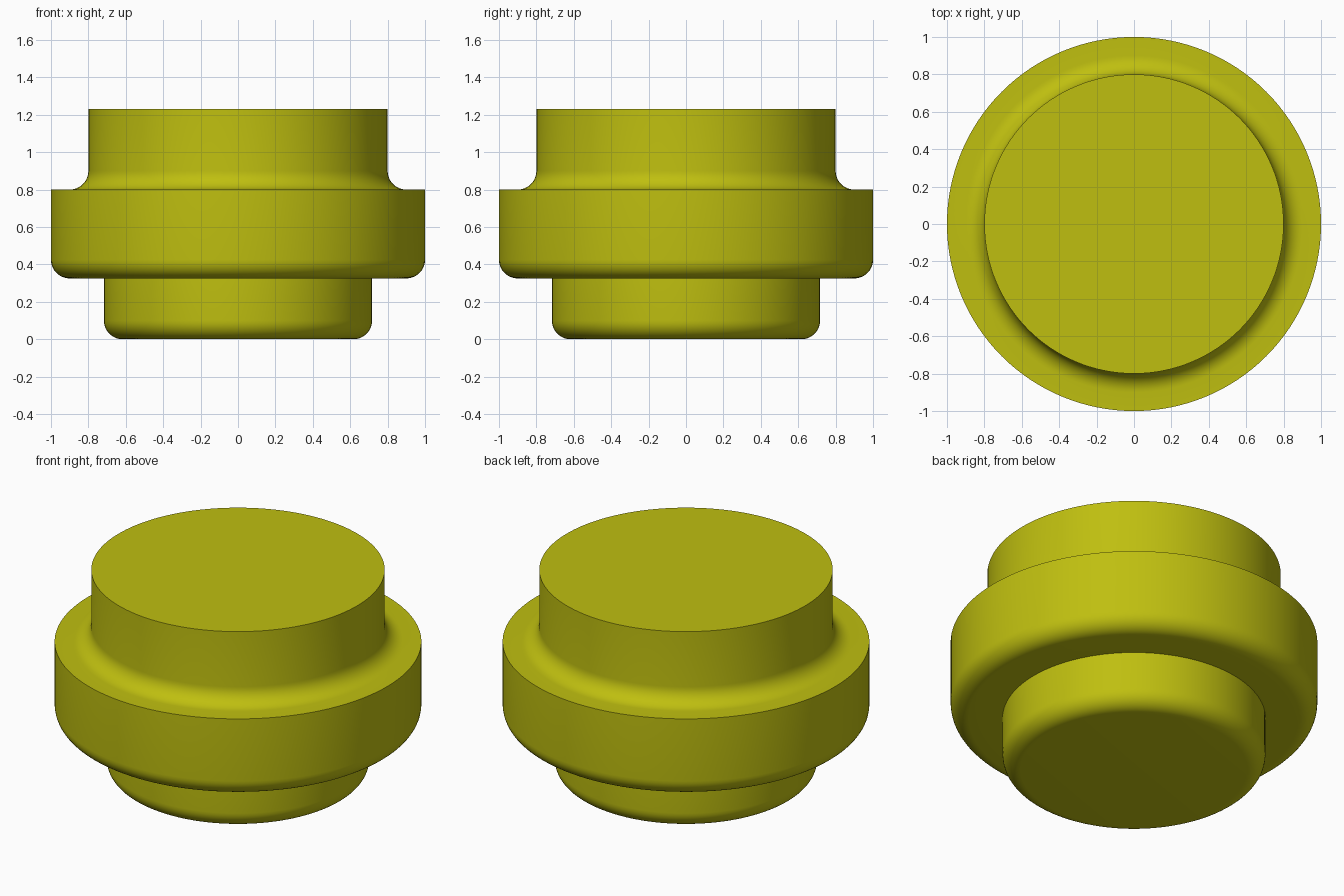
import bpy, bmesh
from math import sin, cos, pi, radians

if "Cube" in bpy.data.objects:
    bpy.data.objects.remove(bpy.data.objects["Cube"])

SEGMENTS = 128


def arc(cx, cz, r, start, end, steps=10):
    """Points of a fillet in the (radius, z) plane, angles in degrees."""
    angles = [radians(start + (end - start) * i / steps) for i in range(steps + 1)]
    return [(cx + r * cos(a), cz + r * sin(a)) for a in angles]


# Half profile from bottom centre to top centre
profile = (
    arc(0.617, 0.10, 0.10, -90, 0)       # rounded foot of the lower boss
    + [(0.717, 0.325)]                   # underside of the flange
    + arc(0.90, 0.425, 0.10, -90, 0)     # rounded lower flange edge
    + [(1.0, 0.80)]                      # sharp upper flange edge
    + arc(0.90, 0.90, 0.10, -90, -180)   # concave fillet into the upper boss
    + [(0.80, 1.232)]                    # sharp top rim
)

# Turn the profile into rings and bridge them, capping both ends
bm = bmesh.new()
rings = [[bm.verts.new((r * cos(2 * pi * i / SEGMENTS), r * sin(2 * pi * i / SEGMENTS), z))
          for i in range(SEGMENTS)] for r, z in profile]
for low, high in zip(rings, rings[1:]):
    for i in range(SEGMENTS):
        j = (i + 1) % SEGMENTS
        bm.faces.new((low[i], low[j], high[j], high[i]))
bm.faces.new(rings[0][::-1])
bm.faces.new(rings[-1])
bmesh.ops.recalc_face_normals(bm, faces=bm.faces)

mesh = bpy.data.meshes.new("stepped_plug")
bm.to_mesh(mesh)
bm.free()
plug = bpy.data.objects.new("stepped_plug", mesh)
bpy.context.collection.objects.link(plug)

# Olive yellow finish
mat = bpy.data.materials.new("olive_yellow")
mat.diffuse_color = (0.52, 0.52, 0.005, 1)
mat.use_nodes = True
mat.node_tree.nodes["Principled BSDF"].inputs["Base Color"].default_value = mat.diffuse_color
mesh.materials.append(mat)

# Smooth walls and fillets, sharp rims
bpy.context.view_layer.objects.active = plug
plug.select_set(True)
bpy.ops.object.shade_smooth_by_angle(angle=radians(30))
